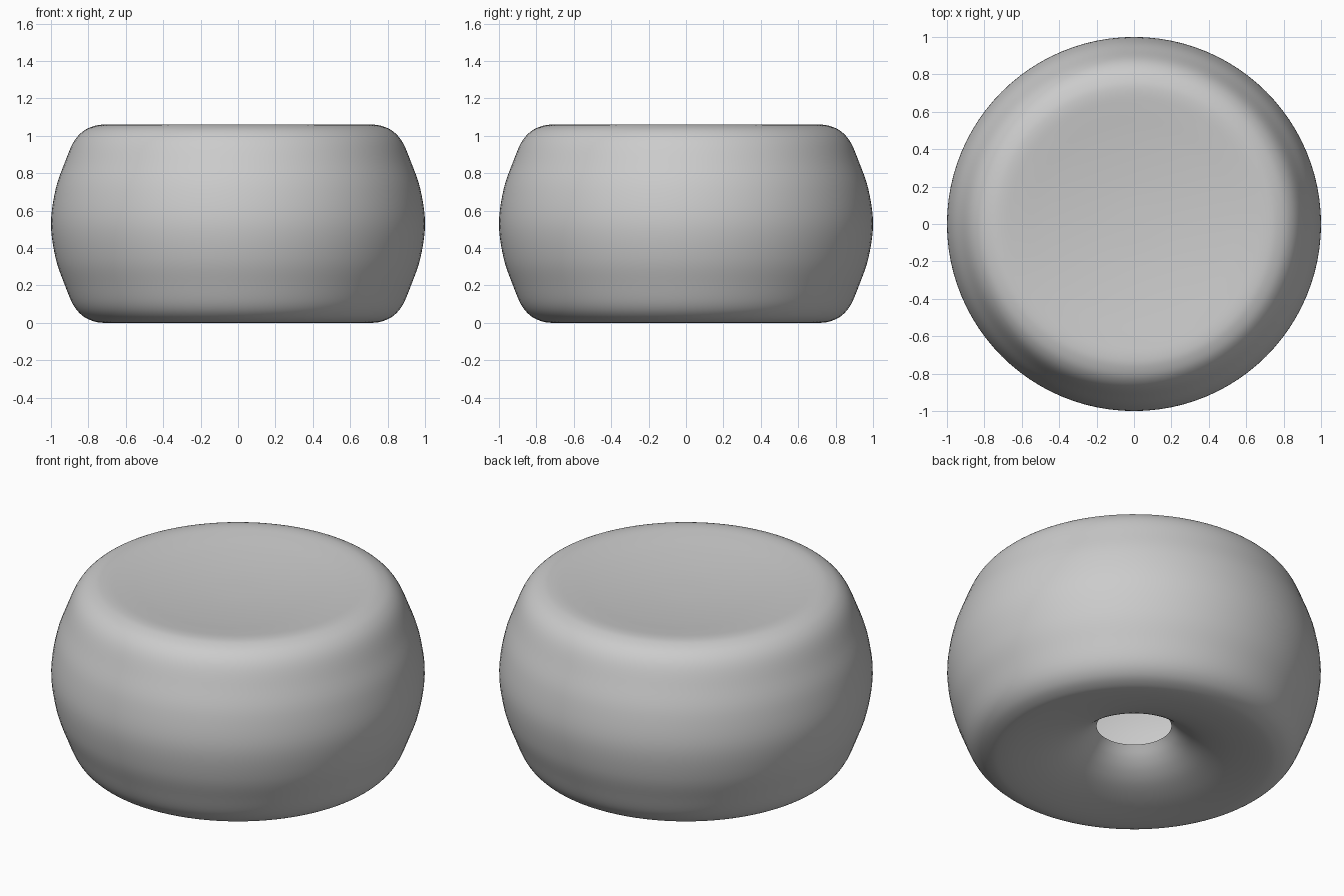
import bpy, bmesh, math
from mathutils import Vector

if "Cube" in bpy.data.objects:
    bpy.data.objects.remove(bpy.data.objects["Cube"])

SEGMENTS = 96
STEPS = 5


def smooth_profile(points, steps):
    """Catmull-Rom curve through the (radius, height) points."""
    pts = [Vector(p) for p in points]
    # mirrored end point keeps the top level at the axis
    end = Vector((-pts[-2].x, pts[-2].y))
    pts = [2 * pts[0] - pts[1]] + pts + [end]
    out = []
    for a, b, c, d in zip(pts, pts[1:], pts[2:], pts[3:]):
        for i in range(steps):
            t = i / steps
            out.append(0.5 * (2 * b + (c - a) * t + (2 * a - 5 * b + 4 * c - d) * t**2
                              + (3 * b - a - 3 * c + d) * t**3))
    out.append(pts[-2])
    return out


def lathe(name, profile, segments):
    """Revolve a profile around z; the last point lies on the axis."""
    bm = bmesh.new()
    rings = []
    for p in profile[:-1]:
        rings.append([bm.verts.new((p.x * math.cos(a), p.x * math.sin(a), p.y))
                      for a in (2 * math.pi * k / segments for k in range(segments))])
    for lo, hi in zip(rings, rings[1:]):
        for k in range(segments):
            n = (k + 1) % segments
            bm.faces.new((lo[k], lo[n], hi[n], hi[k]))
    tip = bm.verts.new((0, 0, profile[-1].y))
    for k in range(segments):
        bm.faces.new((rings[-1][k], rings[-1][(k + 1) % segments], tip))
    for f in bm.faces:
        f.smooth = True
    mesh = bpy.data.meshes.new(name)
    bm.to_mesh(mesh)
    bm.free()
    obj = bpy.data.objects.new(name, mesh)
    bpy.context.collection.objects.link(obj)
    return obj


# Cushion shell: funnel around the open hole below, bulged side, dished top
profile = [
    (0.20, 0.195), (0.25, 0.140), (0.31, 0.094), (0.39, 0.055), (0.50, 0.024),
    (0.62, 0.005), (0.71, 0.0), (0.77, 0.008), (0.83, 0.037), (0.88, 0.095),
    (0.925, 0.20), (0.975, 0.345), (1.0, 0.53), (0.975, 0.715), (0.925, 0.86),
    (0.88, 0.965), (0.83, 1.023), (0.77, 1.052), (0.71, 1.06), (0.62, 1.053),
    (0.48, 1.038), (0.32, 1.025), (0.16, 1.017), (0.0, 1.015),
]
lathe("cushion_shell", smooth_profile(profile, STEPS), SEGMENTS)
